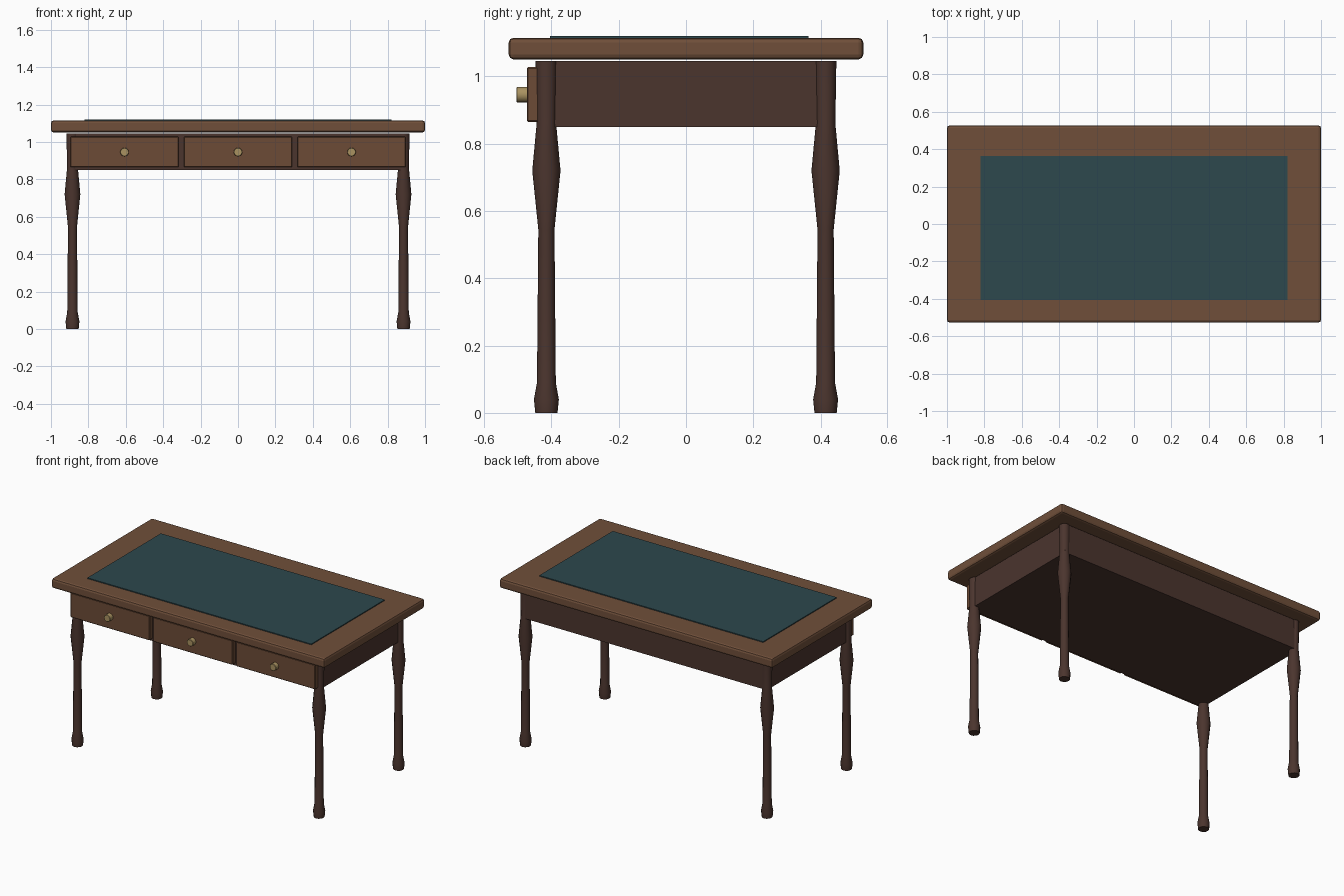
import bpy, bmesh, math
from mathutils import Matrix

if "Cube" in bpy.data.objects:
    bpy.data.objects.remove(bpy.data.objects["Cube"])


def material(name, rgb):
    m = bpy.data.materials.new(name)
    m.diffuse_color = (*rgb, 1)
    m.use_nodes = True
    m.node_tree.nodes["Principled BSDF"].inputs["Base Color"].default_value = m.diffuse_color
    return m


WOOD = material("warm_wood", (0.16, 0.078, 0.042))
DRAWER = material("drawer_wood", (0.15, 0.07, 0.037))
DARK = material("dark_wood", (0.07, 0.035, 0.027))
LEATHER = material("green_leather", (0.026, 0.065, 0.075))
BRASS = material("brass", (0.40, 0.29, 0.12))


def finish(name, bm, mat, smooth=None):
    bmesh.ops.recalc_face_normals(bm, faces=bm.faces)
    me = bpy.data.meshes.new(name)
    bm.to_mesh(me)
    bm.free()
    me.materials.append(mat)
    ob = bpy.data.objects.new(name, me)
    bpy.context.collection.objects.link(ob)
    if smooth:
        bpy.ops.object.select_all(action='DESELECT')
        bpy.context.view_layer.objects.active = ob
        ob.select_set(True)
        bpy.ops.object.shade_smooth_by_angle(angle=math.radians(smooth))
    return ob


def box(name, x, y, z, mat, bevel=0, segments=2):
    """Box from (min, max) ranges, optionally with rounded edges."""
    bm = bmesh.new()
    bmesh.ops.create_cube(bm, size=1)
    for v in bm.verts:
        v.co = [r[0] if c < 0 else r[1] for c, r in zip(v.co, (x, y, z))]
    if bevel:
        bmesh.ops.bevel(bm, geom=bm.edges[:], offset=bevel, segments=segments,
                        profile=0.5, affect='EDGES')
    return finish(name, bm, mat)


def turned(name, profile, sides, place, mat):
    """Closed lathe shape from (radius, height) points."""
    bm = bmesh.new()
    rings = [[bm.verts.new((r * math.cos(2 * math.pi * i / sides),
                            r * math.sin(2 * math.pi * i / sides), z))
              for i in range(sides)] for r, z in profile]
    for a, b in zip(rings, rings[1:]):
        for i in range(sides):
            j = (i + 1) % sides
            bm.faces.new((a[i], a[j], b[j], b[i]))
    bm.faces.new(rings[0])
    bm.faces.new(rings[-1])
    bm.transform(place)
    return finish(name, bm, mat, smooth=35)


# Table top with inset writing surface
box("table_top", (-1, 1), (-0.527, 0.527), (1.051, 1.115), WOOD, 0.014)
box("writing_surface", (-0.82, 0.82), (-0.405, 0.364), (1.108, 1.121), LEATHER)

# Solid drawer case under the top
box("drawer_case", (-0.9, 0.9), (-0.44, 0.44), (0.85, 1.046), DARK)

# Turned legs
leg = [(0.033, 0), (0.037, 0.04), (0.028, 0.09), (0.024, 0.545),
       (0.042, 0.72), (0.029, 0.86), (0.032, 1.046)]
for sx, side in ((-1, "left"), (1, "right")):
    for sy, end in ((-1, "front"), (1, "back")):
        turned(f"{end}_{side}_leg", leg, 12,
               Matrix.Translation((sx * 0.885, sy * 0.415, 0)), DARK)

# Drawer fronts with round knobs
for cx, name in ((-0.607, "left"), (0, "middle"), (0.607, "right")):
    box(f"{name}_drawer", (cx - 0.29, cx + 0.29), (-0.473, -0.438),
        (0.865, 1.028), DRAWER, 0.004, 1)
    turned(f"{name}_knob", [(0.023, 0), (0.023, 0.032), (0.021, 0.034)], 16,
           Matrix.Translation((cx, -0.47, 0.946)) @ Matrix.Rotation(math.pi / 2, 4, 'X'),
           BRASS)
